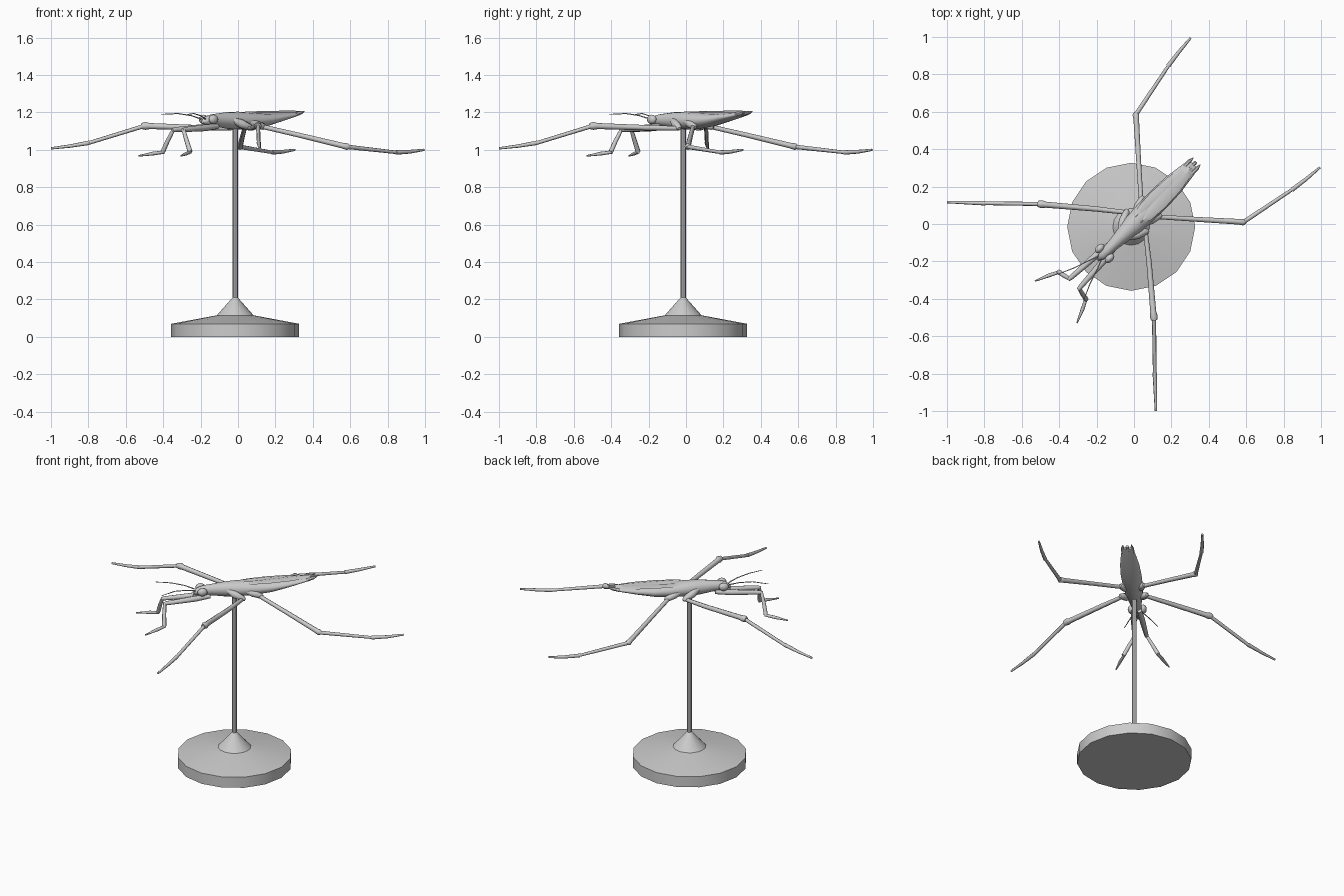
import bpy, bmesh, math
from mathutils import Vector

grey = bpy.data.materials.new("plain grey")
grey.diffuse_color = (0.6, 0.6, 0.6, 1)
S = math.sqrt(0.5)


def diag(u, v, z):
    """Body frame: u runs head to tail along the diagonal, v to the right side."""
    return Vector(((u + v) * S, (u - v) * S, z))


def swap(p):
    """Mirror across the body's centre plane x = y."""
    return Vector((p[1], p[0], p[2]))


def finish(name, bm, angle=40):
    bmesh.ops.recalc_face_normals(bm, faces=bm.faces)
    me = bpy.data.meshes.new(name)
    bm.to_mesh(me)
    bm.free()
    me.materials.append(grey)
    ob = bpy.data.objects.new(name, me)
    bpy.context.collection.objects.link(ob)
    bpy.ops.object.select_all(action='DESELECT')
    ob.select_set(True)
    bpy.context.view_layer.objects.active = ob
    bpy.ops.object.shade_smooth_by_angle(angle=math.radians(angle))
    return ob


def loft(name, rings, angle=40):
    """Skin a list of closed rings and cap both ends."""
    bm = bmesh.new()
    rows = [[bm.verts.new(p) for p in r] for r in rings]
    n = len(rows[0])
    for a, b in zip(rows, rows[1:]):
        for i in range(n):
            j = (i + 1) % n
            bm.faces.new((a[i], a[j], b[j], b[i]))
    bm.faces.new(rows[0])
    bm.faces.new(rows[-1])
    return finish(name, bm, angle)


def tube(name, path, sides=8):
    """Tapered tube through (x, y, z, radius) points."""
    pts = [Vector(p[:3]) for p in path]
    rings = []
    for k, p in enumerate(pts):
        t = (pts[min(k + 1, len(pts) - 1)] - pts[max(k - 1, 0)]).normalized()
        ref = Vector((0, 0, 1)) if abs(t.z) < 0.9 else Vector((S, S, 0))
        a = t.cross(ref).normalized()
        b = t.cross(a)
        rings.append([p + path[k][3] * (a * math.cos(w) + b * math.sin(w))
                      for w in (2 * math.pi * i / sides for i in range(sides))])
    return loft(name, rings, 50)


def pair(name, path, sides=8):
    tube("right_" + name, path, sides)
    tube("left_" + name, [(p[1], p[0], p[2], p[3]) for p in path], sides)


def lathe(name, profile, sides, cx=-0.015):
    ang = [2 * math.pi * i / sides for i in range(sides)]
    return loft(name, [[(cx + r * math.cos(a), cx + r * math.sin(a), z) for a in ang]
                       for r, z in profile], 30)


def ellipsoid(name, centre, size):
    bm = bmesh.new()
    bmesh.ops.create_uvsphere(bm, u_segments=14, v_segments=10, radius=1)
    for v in bm.verts:
        v.co = diag(v.co.x * size[0], v.co.y * size[1], v.co.z * size[2]) + centre
    return finish(name, bm, 80)


# stand
lathe("base", [(0.342, 0), (0.342, 0.07), (0.10, 0.115), (0.01, 0.125)], 16)
lathe("pole_socket", [(0.105, 0.108), (0.016, 0.208), (0.012, 0.212)], 16)
lathe("pole", [(0.014, 0.18), (0.014, 1.14)], 8)

# body: u, half width, underside z, top z
sections = [(-0.268, 0.008, 1.14, 1.16), (-0.24, 0.024, 1.13, 1.18),
            (-0.2, 0.029, 1.128, 1.19), (-0.16, 0.031, 1.124, 1.194),
            (-0.08, 0.043, 1.112, 1.202), (0, 0.055, 1.108, 1.204),
            (0.1, 0.060, 1.112, 1.199), (0.2, 0.062, 1.125, 1.194),
            (0.3, 0.057, 1.148, 1.196), (0.4, 0.043, 1.172, 1.2),
            (0.45, 0.033, 1.187, 1.203)]
rings = []
for u, w, lo, hi in sections:
    rings.append([diag(u, w * math.cos(a), (lo + hi) / 2 + (hi - lo) / 2 * math.sin(a))
                  for a in (2 * math.pi * i / 16 for i in range(16))])
loft("body", rings, 60)

# folded wings, one overlapping the other
for name, side, lift in (("right_wing", 1, 0.004), ("left_wing", -1, 0)):
    rings = []
    for u, mid, half in ((0.03, 0.022, 0.006), (0.08, 0.022, 0.028), (0.18, 0.018, 0.038),
                         (0.3, 0.012, 0.038), (0.38, 0.007, 0.03), (0.43, 0.004, 0.012)):
        z = 1.197 + lift + 0.006 * (u - 0.03) / 0.4
        rings.append([diag(u, side * (mid + half * c), z + d - 0.006 * abs(c))
                      for c, d in ((-1, 0), (0, 0.004), (1, 0), (0, -0.004))])
    loft(name, rings, 40)

# pointed tail lobes and central stub
pair("tail_spine", [(*diag(0.41, 0.028, 1.19), 0.012), (*diag(0.45, 0.028, 1.2), 0.010),
                    (*diag(0.475, 0.026, 1.206), 0.002)], 6)
tube("tail_stub", [(*diag(0.42, 0, 1.19), 0.014), (*diag(0.468, 0, 1.2), 0.009)], 6)

# eyes and beak
for name, side in (("right_eye", 1), ("left_eye", -1)):
    ellipsoid(name, diag(-0.222, side * 0.037, 1.163), (0.03, 0.02, 0.025))
tube("beak", [(*diag(-0.255, 0, 1.15), 0.012), (*diag(-0.27, 0, 1.13), 0.009),
              (*diag(-0.2, 0, 1.115), 0.005)], 6)

# antennae
pair("antenna", [(-0.175, -0.195, 1.165, 0.004), (-0.20, -0.25, 1.183, 0.003),
                 (-0.235, -0.32, 1.194, 0.003), (-0.27, -0.41, 1.19, 0.002)], 5)

# hip lobes
pair("middle_hip", [(*diag(-0.07, 0.03, 1.16), 0.014), (*diag(-0.03, 0.052, 1.14), 0.024),
                    (*diag(0.02, 0.075, 1.118), 0.017), (*diag(0.03, 0.08, 1.113), 0.008)])
pair("hind_hip", [(*diag(0.03, 0.035, 1.155), 0.014), (*diag(0.08, 0.05, 1.138), 0.022),
                  (*diag(0.13, 0.066, 1.123), 0.017), (*diag(0.14, 0.07, 1.12), 0.008)])

# front legs: thigh, shin, foot
pair("front_thigh", [(-0.11, -0.135, 1.125, 0.014), (-0.17, -0.205, 1.118, 0.018),
                     (-0.285, -0.335, 1.108, 0.013), (-0.298, -0.352, 1.106, 0.009)])
pair("front_shin", [(-0.292, -0.345, 1.108, 0.010), (-0.275, -0.375, 1.05, 0.012),
                    (-0.256, -0.402, 0.99, 0.013)])
pair("front_foot", [(-0.255, -0.395, 0.988, 0.009), (-0.275, -0.455, 0.98, 0.010),
                    (-0.305, -0.53, 0.968, 0.004)])

# middle legs
pair("middle_thigh", [(0.062, -0.045, 1.115, 0.012), (0.08, -0.2, 1.118, 0.014),
                      (0.103, -0.47, 1.127, 0.016), (0.106, -0.495, 1.128, 0.021),
                      (0.108, -0.515, 1.127, 0.016)])
pair("middle_shin", [(0.107, -0.5, 1.128, 0.011), (0.111, -0.80, 1.036, 0.010)])
pair("middle_foot", [(0.111, -0.795, 1.038, 0.012), (0.114, -0.9, 1.02, 0.009),
                     (0.117, -1.0, 1.008, 0.006)])

# hind legs
pair("hind_thigh", [(0.125, 0.038, 1.125, 0.012), (0.35, 0.024, 1.073, 0.013),
                    (0.56, 0.012, 1.022, 0.015), (0.585, 0.01, 1.017, 0.018),
                    (0.597, 0.012, 1.014, 0.010)])
pair("hind_shin", [(0.585, 0.01, 1.016, 0.012), (0.85, 0.187, 0.986, 0.009)])
pair("hind_foot", [(0.845, 0.183, 0.986, 0.012), (0.92, 0.24, 0.99, 0.010),
                   (0.995, 0.303, 1.0, 0.006)])
